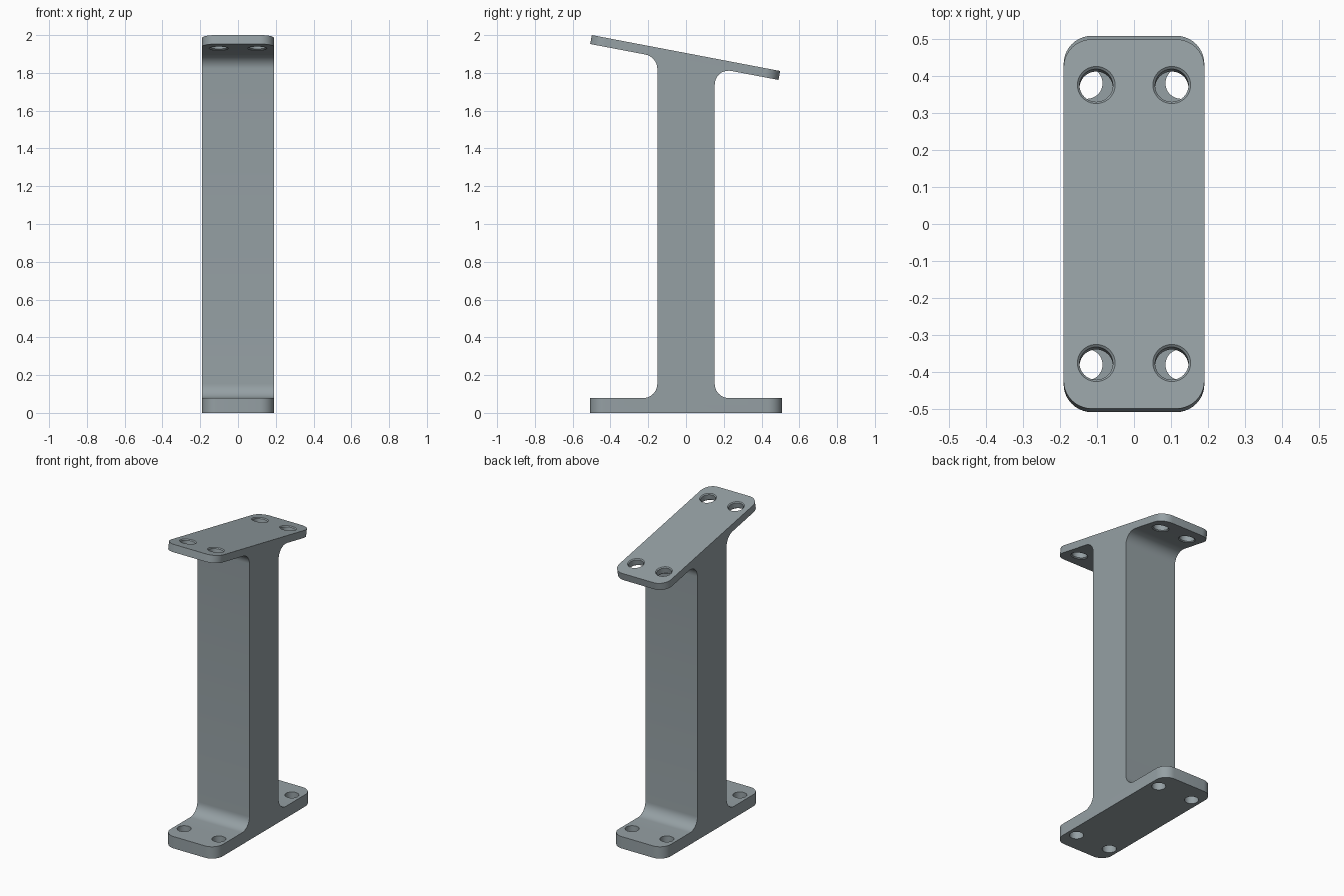
import bpy, bmesh, math
from mathutils import Vector, Matrix

if "Cube" in bpy.data.objects:
    bpy.data.objects.remove(bpy.data.objects["Cube"])

HALF_W = 0.19                    # half width along x
BASE_L, BASE_T = 0.508, 0.078    # base half length, thickness
TOP_L, TOP_T = 0.5075, 0.048     # top plate half length, thickness
WEB = 0.152                      # post half depth
TILT = math.radians(10.8)
TOP_C = Vector((0, 0, 1.905))    # centre of the upper face
ROUND = 0.076                    # plate corners and fillets

grey = bpy.data.materials.new("blue grey metal")
grey.diffuse_color = (0.30, 0.35, 0.37, 1)
grey.use_nodes = True
grey.node_tree.nodes["Principled BSDF"].inputs["Base Color"].default_value = grey.diffuse_color

along = Vector((0, math.cos(TILT), -math.sin(TILT)))
normal = Vector((0, math.sin(TILT), math.cos(TILT)))


def under(y):
    """Point on the underside of the tilted plate at depth y."""
    p = TOP_C - normal * TOP_T
    return p + along * ((y - p.y) / along.y)


# Side profile, counter-clockwise in the y-z plane
hi, lo = TOP_C + along * TOP_L, TOP_C - along * TOP_L
profile = [(-BASE_L, 0), (BASE_L, 0), (BASE_L, BASE_T), (WEB, BASE_T)]
profile += [tuple(p.yz) for p in (under(WEB), hi - normal * TOP_T, hi, lo,
                                  lo - normal * TOP_T, under(-WEB))]
profile += [(-WEB, BASE_T), (-BASE_L, BASE_T)]

bm = bmesh.new()
face = bm.faces.new([bm.verts.new((-HALF_W, y, z)) for y, z in profile])
ext = bmesh.ops.extrude_face_region(bm, geom=[face])
bmesh.ops.translate(bm, vec=(2 * HALF_W, 0, 0),
                    verts=[g for g in ext["geom"] if isinstance(g, bmesh.types.BMVert)])
bmesh.ops.recalc_face_normals(bm, faces=bm.faces)


def is_corner(e):
    """Short edges across the plate thickness at the plate ends."""
    return e.calc_length() < 0.1 and all(abs(v.co.y) > 0.4 for v in e.verts)


def is_fillet(e):
    """Edges running across x where the post meets a plate."""
    a, b = e.verts
    return abs(a.co.x - b.co.x) > 0.1 and abs(abs(a.co.y) - WEB) < 0.001


def round_edges(edges, segments):
    for e in edges:
        turn = e.calc_face_angle()
        bmesh.ops.bevel(bm, geom=[e], offset=ROUND * math.tan(turn / 2),
                        offset_type='OFFSET', segments=segments, profile=0.5,
                        affect='EDGES', clamp_overlap=False)


round_edges([e for e in bm.edges if is_corner(e)], 10)
round_edges([e for e in bm.edges if is_fillet(e)], 10)

mesh = bpy.data.meshes.new("pedestal_bracket")
bm.to_mesh(mesh)
bm.free()
bracket = bpy.data.objects.new("pedestal_bracket", mesh)
bpy.context.collection.objects.link(bracket)
mesh.materials.append(grey)


def hole_cutters(name, rings, centres, matrix):
    """Turned plugs: rings are (radius, height) pairs."""
    n = 40
    cb = bmesh.new()
    for cx, cy in centres:
        loops = [[cb.verts.new((cx + r * math.cos(k * math.tau / n),
                                cy + r * math.sin(k * math.tau / n), h))
                  for k in range(n)] for r, h in rings]
        cb.faces.new(loops[0][::-1])
        cb.faces.new(loops[-1])
        for a, b in zip(loops, loops[1:]):
            for k in range(n):
                j = (k + 1) % n
                cb.faces.new((a[k], a[j], b[j], b[k]))
    cb.transform(matrix)
    me = bpy.data.meshes.new(name)
    cb.to_mesh(me)
    cb.free()
    me.materials.append(grey)
    ob = bpy.data.objects.new(name, me)
    bpy.context.collection.objects.link(ob)
    ob.hide_render = True
    mod = bracket.modifiers.new(name, 'BOOLEAN')
    mod.operation, mod.solver, mod.object = 'DIFFERENCE', 'EXACT', ob
    return ob


def grid(x, y):
    return [(sx * x, sy * y) for sx in (-1, 1) for sy in (-1, 1)]


# Straight holes in the base, chamfered holes square to the tilted plate
cutters = [
    hole_cutters("base_hole_cutter", [(0.042, -0.05), (0.042, 0.13)],
                 grid(0.127, 0.38), Matrix()),
    hole_cutters("top_hole_cutter",
                 [(0.056, -TOP_T - 0.005), (0.045, -TOP_T + 0.006),
                  (0.045, -0.006), (0.056, 0.005)],
                 grid(0.102, 0.382),
                 Matrix.Translation(TOP_C) @ Matrix.Rotation(-TILT, 4, 'X')),
]

# Apply the holes, remove the cutters and shade
bpy.context.view_layer.objects.active = bracket
bracket.select_set(True)
for m in list(bracket.modifiers):
    bpy.ops.object.modifier_apply(modifier=m.name)
for c in cutters:
    bpy.data.objects.remove(c)
bpy.ops.object.shade_smooth_by_angle(angle=math.radians(30))
